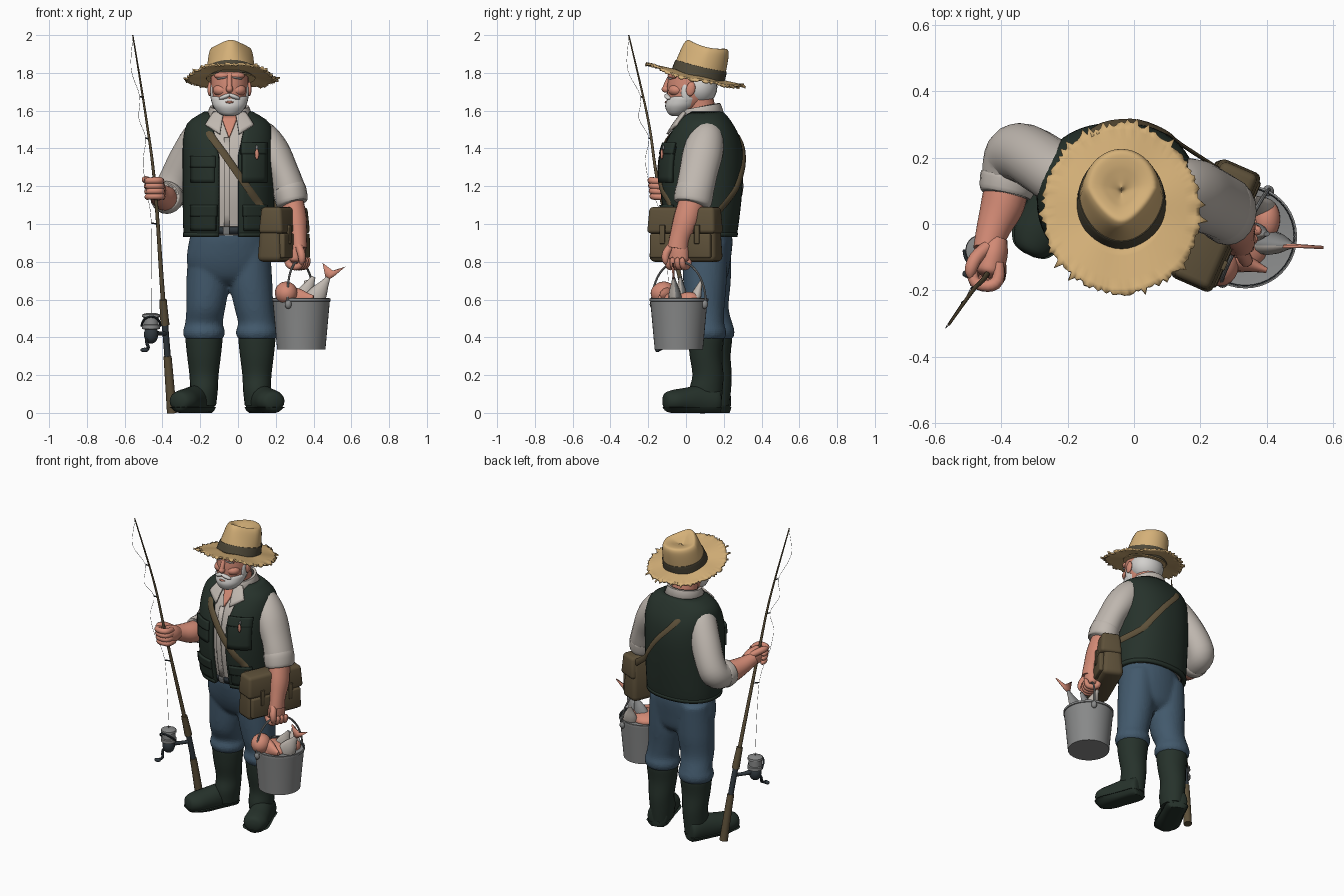
import bpy, bmesh, math, random
from mathutils import Vector, Matrix

if "Cube" in bpy.data.objects:
    bpy.data.objects.remove(bpy.data.objects["Cube"])
random.seed(4)
TAU = 2 * math.pi

def material(name, *rgb):
    m = bpy.data.materials.new(name)
    m.diffuse_color = [((c / 255 + 0.055) / 1.055) ** 2.4 for c in rgb] + [1]
    m.use_nodes = True
    m.node_tree.nodes["Principled BSDF"].inputs["Base Color"].default_value = m.diffuse_color
    return m

SKIN = material("skin", 210, 138, 117)
HAIR = material("white hair", 210, 208, 205)
STRAW = material("straw", 212, 176, 120)
BAND = material("hat band", 78, 72, 56)
GREEN = material("dark green", 38, 50, 43)
SHIRT = material("shirt", 192, 184, 176)
DENIM = material("denim", 66, 89, 108)
CANVAS = material("canvas brown", 93, 80, 57)
METAL = material("metal", 136, 137, 137)
DARK = material("gunmetal", 48, 56, 62)

def mesh(name, verts, faces, mat, solid=0):
    me = bpy.data.meshes.new(name)
    me.from_pydata([tuple(v) for v in verts], [], faces)
    bm = bmesh.new(); bm.from_mesh(me)
    bmesh.ops.recalc_face_normals(bm, faces=bm.faces)
    bm.to_mesh(me); bm.free()
    ob = bpy.data.objects.new(name, me)
    bpy.context.collection.objects.link(ob)
    me.materials.append(mat)
    if solid:
        s = ob.modifiers.new("thickness", "SOLIDIFY")
        s.thickness, s.offset = solid, 0
    return ob

def grid(name, rows, mat, solid=0, closed=False, caps=False):
    n, k = len(rows[0]), len(rows)
    faces = [(i*n + j, i*n + (j+1) % n, (i+1)*n + (j+1) % n, (i+1)*n + j)
             for i in range(k-1) for j in range(n if closed else n-1)]
    if caps:
        faces += [tuple(range(n)), tuple(range((k-1)*n, k*n))]
    return mesh(name, [v for r in rows for v in r], faces, mat, solid)

def spline(rows, sub):
    if sub == 1:
        return rows
    out = []
    for i in range(len(rows) - 1):
        a, b, c, d = (rows[max(0, min(len(rows)-1, i+k))] for k in (-1, 0, 1, 2))
        for s in range(sub):
            t = s / sub
            out.append(tuple(q + .5*t*(r-p + t*(2*p-5*q+4*r-w + t*(3*(q-r)+w-p)))
                             for p, q, r, w in zip(a, b, c, d)))
    return out + [rows[-1]]

def sweep(name, rows, mat, ref=(0, -1, 0), segs=20, sub=4, flat=False):
    """Elliptical tube along rows of (x, y, z, r1[, r2])."""
    rows = spline([tuple(r) + (r[3],) if len(r) == 4 else tuple(r) for r in rows], sub)
    rings = []
    for i, r in enumerate(rows):
        p = Vector(r[:3])
        t = Vector(rows[min(i+1, len(rows)-1)][:3]) - Vector(rows[max(i-1, 0)][:3])
        t = Vector((0, 0, 1)) if flat else t.normalized()
        up = Vector(ref(p) if callable(ref) else ref)
        side = t.cross(up).normalized()
        nrm = side.cross(t)
        rings.append([p + side*max(r[3], .0005)*math.cos(a*TAU/segs)
                      + nrm*max(r[4], .0005)*math.sin(a*TAU/segs) for a in range(segs)])
    return grid(name, rings, mat, closed=True, caps=True)

def blob(name, loc, size, mat, rot=(0, 0, 0)):
    bm = bmesh.new()
    bmesh.ops.create_uvsphere(bm, u_segments=20, v_segments=12, radius=1)
    me = bpy.data.meshes.new(name); bm.to_mesh(me); bm.free()
    me.materials.append(mat)
    ob = bpy.data.objects.new(name, me)
    ob.location, ob.scale, ob.rotation_euler = loc, size, rot
    bpy.context.collection.objects.link(ob)

# torso profile: z, cy, rx, ry
CX, POW = -.045, 2.3
BODY = spline([(.94, .088, .21, .155), (1., .085, .215, .168), (1.15, .08, .217, .19), (1.3, .083, .217, .196),
               (1.4, .088, .217, .184), (1.47, .093, .212, .16), (1.53, .095, .192, .125), (1.57, .095, .135, .095), (1.6, .09, .08, .07)], 5)

def body(z):
    for a, b in zip(BODY, BODY[1:]):
        if z <= b[0]:
            t = max(0, (z - a[0]) / (b[0] - a[0]))
            return [p + (q - p)*t for p, q in zip(a, b)][1:]
    return BODY[-1][1:]

def ring(z, off, gap=0, n=48, cx=CX):
    cy, rx, ry = body(z)
    a0 = math.asin(min(.9, gap / rx) ** (POW/2)) if gap else 0
    pts = []
    for i in range(n):
        a = -TAU/4 + a0 + (TAU - 2*a0) * i / (n-1 if gap else n)
        c, s = math.cos(a), math.sin(a)
        pts.append((cx + (rx+off)*math.copysign(abs(c)**(2/POW), c),
                    cy + (ry+off)*math.copysign(abs(s)**(2/POW), s), z))
    return pts

def surf(x, z, off, side=-1):
    cy, rx, ry = body(z)
    u = min(abs(x - CX) / (rx + off), .98)
    return Vector((x, cy + side*(ry+off)*(1 - u**POW)**(1/POW), z))

def patch(name, tl, tr, br, bl, off, mat, solid=.012, n=7):
    rows = []
    for i in range(n):
        v = i/(n-1)
        l, r = Vector(tl).lerp(Vector(bl), v), Vector(tr).lerp(Vector(br), v)
        rows.append([surf(*l.lerp(r, j/(n-1)), off) for j in range(n)])
    grid(name, rows, mat, solid)

def rect(name, x0, x1, z0, z1, off, mat, solid=.012):
    patch(name, (x0, z1), (x1, z1), (x1, z0), (x0, z0), off, mat, solid)

# shirt body, open vest
grid("shirt_body", [ring(r[0], 0) for r in BODY], SHIRT, closed=True, caps=True)
gap = lambda z: .048 + max(0, z - 1.36)*.2
grid("vest", [ring(z, .014, gap(z), cx=-.05) for z in [.935 + .65*i/32 for i in range(33)]], GREEN, .024)
grid("vest_hem", [ring(z, .018, .05, cx=-.05) for z in (.933, .955)], GREEN, .024)
patch("open_neck", (-.09, 1.57), (.0, 1.57), (-.044, 1.46), (-.05, 1.46), .008, SKIN)
rect("shirt_placket", -.075, -.045, .97, 1.455, .004, SHIRT)
for s in (-1, 1):
    m = lambda x: CX + s*x
    patch("collar_flap", (m(.03), 1.6), (m(.085), 1.59), (m(.128), 1.525), (m(.05), 1.475), .036, SHIRT)
rows = []
for r, zb, zf in ((.088, 1.635, 1.60), (.1, 1.635, 1.60), (.125, 1.56, 1.55)):
    rows.append([(CX + r*math.cos(a), .08 + r*math.sin(a), (zb+zf)/2 + (zb-zf)/2*math.sin(a))
                 for a in [-TAU/4 + .5 + (TAU-1)*i/28 for i in range(29)]])
grid("collar", rows, SHIRT, .01)

# vest pockets with flaps
for x0, x1, z0, z1 in ((-.245, -.125, 1.22, 1.36), (.02, .15, 1.22, 1.43), (-.245, -.115, .965, 1.1), (.03, .15, .965, 1.1)):
    rect("vest_pocket", x0, x1, z0, z1 - .02, .03, GREEN, .018)
    rect("pocket_flap", x0 - .005, x1 + .005, z1 - .06, z1, .037, GREEN, .014)
blob("lure", surf(.1, 1.37, .052), (.011, .008, .028), SKIN)
blob("lure_weight", surf(.1, 1.405, .052), (.007, .006, .014), METAL)

# belt and buckle
grid("belt", [ring(z, .004) for z in (.945, .985)], DARK, .01, closed=True)
rect("buckle", -.08, -.045, .945, .985, .014, METAL, .008)

# trousers: hips and legs fused into one smooth cloth
cloth = [sweep("trousers", [(-.045, .09, .965, .2, .15), (-.048, .095, .9, .214, .152), (-.05, .1, .8, .222, .135),
                            (-.05, .11, .72, .19, .11), (-.05, .115, .68, .1, .07)], DENIM, flat=True, segs=32)]
LEGS = ((-.16, -.18, .122, .15, Vector((-.118, -.25, 0))), (.068, .1, .1, .106, Vector((.08, -.235, 0))))
for xt, xb, yt, yb, toe in LEGS:
    cloth.append(sweep("trouser_leg", [(xt, yt, .9, .1, .12), (xt, yt, .7, .114, .116), ((xt+xb)/2, yt, .56, .104, .104),
                          (xb, yb, .475, .1, .096), (xb, yb, .435, .112, .108), (xb, yb, .405, .108, .104),
                          (xb, yb, .385, .09, .09)], DENIM, flat=True, segs=28))
    # rubber boots
    sweep("boot_shaft", [(xb, yb, .4, .096, .092), (xb, yb, .385, .098, .094), (xb, yb, .3, .089, .086),
                         (xb, yb+.01, .2, .077, .082), (xb, yb, .12, .073, .088), (xb, yb, .04, .064, .08)], GREEN, flat=True)
    heel = Vector((xb, yb + .05, 0))
    foot = [(-.09, .01, .01), (-.08, .04, .06), (0, .066, .08), (.35, .068, .085), (.7, .074, .07),
            (.95, .074, .06), (1.12, .05, .045), (1.17, .012, .012)]
    for nm, grow, lo, hi in (("boot_foot", 0, .012, 1), ("boot_sole", .006, 0, .03)):
        ob = sweep(nm, [(*(heel + toe*t + Vector((0, 0, .062))), a + grow, b + grow) for t, a, b in foot], GREEN, (0, 0, 1))
        for v in ob.data.vertices:
            v.co.z = min(hi, max(lo, v.co.z))
for ob in cloth:
    ob.select_set(True)
bpy.context.view_layer.objects.active = cloth[0]
bpy.ops.object.join()
rm = cloth[0].modifiers.new("fuse", "REMESH")
rm.mode, rm.voxel_size = "VOXEL", .011
sm = cloth[0].modifiers.new("soften", "SMOOTH")
sm.factor, sm.iterations = .5, 10

# arms
sweep("sleeve_right", [(-.15, .115, 1.5, .05), (-.2, .13, 1.465, .088), (-.265, .175, 1.36, .092), (-.325, .21, 1.24, .09),
                       (-.36, .205, 1.165, .09), (-.376, .14, 1.14, .083), (-.388, .09, 1.14, .07)], SHIRT, (1, .3, 0))
sweep("cuff_right", [(-.374, .15, 1.14, .076), (-.376, .14, 1.14, .087), (-.386, .095, 1.142, .08), (-.388, .085, 1.143, .065)], SHIRT, (1, .3, 0))
sweep("forearm_right", [(-.38, .13, 1.135, .065), (-.395, .06, 1.14, .066), (-.422, -.01, 1.158, .052), (-.445, -.08, 1.18, .04)], SKIN, (0, 0, 1))
sweep("sleeve_left", [(.07, .11, 1.515, .05), (.115, .11, 1.468, .088), (.18, .09, 1.38, .095, .106), (.24, .065, 1.27, .083, .102),
                      (.275, .045, 1.17, .086, .1), (.288, .036, 1.12, .078, .09)], SHIRT)
sweep("cuff_left", [(.268, .048, 1.19, .078, .09), (.272, .045, 1.18, .089, .102), (.286, .035, 1.115, .085, .1), (.29, .032, 1.1, .065, .08)], SHIRT)
sweep("forearm_left", [(.285, .035, 1.13, .06, .07), (.305, 0, 1.02, .06, .068), (.318, -.033, .93, .046, .054), (.322, -.045, .87, .044, .055)], SKIN)

def fist(name, c, axis, wrist, flip):
    c, a, w = Vector(c), Vector(axis).normalized(), Vector(wrist).normalized()
    p = a.cross(w).normalized() * flip
    sweep(name + "_palm", [(*(c + w*t + p*.012), r1, r2) for t, r1, r2 in ((.11, .035, .03), (.07, .054, .042), (.03, .058, .044), (0, .054, .04), (-.014, .02, .015))], SKIN, p)
    for i in range(4):
        o = c + a*(i - 1.5)*.028
        pts = (o + w*.045 + p*.036, o + p*.046 - w*.008, o - w*.032 + p*.022, o - w*.03 - p*.02, o + w*.005 - p*.034, o + w*.015 - p*.03)
        sweep(name + "_finger", [(*q, r) for q, r in zip(pts, (.015, .019, .018, .017, .014, .003))], SKIN, a, 10, 3)
    pts = (c + w*.08 + a*.03 - p*.01, c + w*.04 + a*.05 - p*.035, c + a*.052 - p*.04, c - w*.025 + a*.045 - p*.03)
    sweep(name + "_thumb", [(*q, r) for q, r in zip(pts, (.02, .021, .018, .005))], SKIN, p, 10, 3)

fist("hand_right", (-.45, -.145, 1.185), (-.07, -.13, 1), (.25, .95, -.1), -1)
fist("hand_left", (.323, -.045, .807), (-.4, -.9, 0), (0, 0, 1), 1)

# head
sweep("neck", [(CX, .09, 1.48, .08), (CX, .085, 1.57, .078), (CX, .06, 1.68, .08)], SKIN)
sweep("head", [(CX, -.035, 1.575, .02), (CX, -.025, 1.59, .055), (CX, .005, 1.64, .085, .1), (CX, .025, 1.7, .098, .125),
               (CX, .035, 1.76, .1, .132), (CX, .045, 1.8, .096, .128), (CX, .06, 1.83, .07, .08)], SKIN, flat=True, segs=28)
sweep("beard", [(CX, -.055, 1.572, .02), (CX, -.045, 1.585, .055, .05), (CX, -.025, 1.62, .085, .085), (CX, -.01, 1.65, .096, .094),
                (CX, 0, 1.672, .098, .092), (CX, 0, 1.68, .08, .08)], HAIR, flat=True, segs=28)
blob("hair", (CX, .07, 1.725), (.108, .096, .1), HAIR)
blob("mouth", (CX, -.106, 1.645), (.022, .007, .006), SKIN)
blob("nose", (CX, -.106, 1.714), (.019, .023, .019), SKIN)
sweep("nose_bridge", [(CX, -.083, 1.78, .013), (CX, -.1, 1.745, .014), (CX, -.11, 1.718, .015)], SKIN)
for s in (-1, 1):
    m = lambda x: CX + s*x
    blob("moustache", (m(.025), -.097, 1.674), (.034, .017, .012), HAIR, (0, s*.35, s*.25))
    blob("sideburn", (m(.087), .0, 1.695), (.015, .026, .055), HAIR)
    blob("cheek", (m(.04), -.048, 1.708), (.048, .046, .034), SKIN)
    blob("brow", (m(.042), -.086, 1.772), (.028, .011, .005), HAIR, (0, s*.15, s*.3))
    blob("brow_ridge", (m(.04), -.066, 1.785), (.042, .03, .02), SKIN, (0, 0, s*.3))
    blob("ear", (m(.105), .025, 1.715), (.012, .024, .038), SKIN, (-.2, 0, 0))

# straw hat, tilted back, with a ragged brim
HAT = Matrix.Translation((-.038, .045, 1.79)) @ Matrix.Rotation(math.radians(-13.4), 4, "X")
N = 168
jag = [random.uniform(1.03, 1.09) if random.random() < .12 else random.uniform(.96, 1.01) for i in range(N)]
rows = []
for f in (.42, .55, .68, .8, .92, 1):
    row = []
    for i in range(N):
        a, k = TAU*i/N, f*(jag[i] if f == 1 else 1)
        z = -.028*(f*math.cos(a))**2 + .005*f*math.sin(5*a) + (random.uniform(-.008, .008) if f == 1 else 0)
        row.append((.24*k*math.cos(a), .265*k*math.sin(a), z))
    rows.append(row)
grid("hat_brim", rows, STRAW, .01, closed=True).matrix_world = HAT

def crown(name, prof, mat, caps):
    rows = []
    for z, k, dent in spline(prof, 4):
        row = []
        for i in range(40):
            a = TAU*i/40
            s = math.sin(a)
            x, y = .13*k*math.cos(a), .14*k*s
            pinch = 1 - max(0, -s)*z*2.4
            row.append((x*pinch, y + .02 + z*.06, z - dent*(1 - .5*s) - z*.12*k*abs(math.cos(a))**2))
        rows.append(row)
    grid(name, rows, mat, closed=True, caps=caps).matrix_world = HAT

crown("hat_crown", [(-.02, 1, 0), (.06, .96, 0), (.13, .9, 0), (.162, .83, 0), (.172, .72, 0), (.168, .5, .006), (.16, .3, .014), (.152, .12, .02), (.15, .01, .022)], STRAW, True)
crown("hat_band", [(-.015, .98, 0), (-.01, 1.03, 0), (.02, 1.02, 0), (.052, .995, 0), (.054, .95, 0)], BAND, False)

# shoulder bag and strap
def box(name, loc, size, mat, taper=1, bevel=.02):
    bm = bmesh.new()
    bmesh.ops.create_cube(bm, size=1)
    for v in bm.verts:
        k = taper if v.co.z > 0 else 1
        v.co = Vector((v.co.x*size[0]*k, v.co.y*size[1]*(1 + (k-1)*.25), v.co.z*size[2]))
    bmesh.ops.bevel(bm, geom=bm.edges[:], offset=bevel, segments=3, affect="EDGES", profile=.5)
    me = bpy.data.meshes.new(name); bm.to_mesh(me); bm.free()
    me.materials.append(mat)
    ob = bpy.data.objects.new(name, me)
    bpy.context.collection.objects.link(ob)
    ob.matrix_world = Matrix.Translation((.235, 0, .945)) @ Matrix.Rotation(-.41, 4, "Z") @ Matrix.Translation(loc)

box("bag", (0, 0, -.01), (.14, .385, .27), CANVAS, .75, .03)
box("bag_flap", (.012, 0, .075), (.14, .392, .14), CANVAS, .82)
for y in (-.1, .1):
    box("bag_pocket", (.07, y, -.06), (.035, .15, .13), CANVAS, .9, .01)
    box("bag_tab", (.083, y, .0), (.014, .03, .1), CANVAS, 1, .004)
path = [Vector((.17, -.15, 1.03))] + [surf(x, z, .03) for x, z in ((.125, 1.09), (.06, 1.18), (-.01, 1.28), (-.08, 1.38), (-.145, 1.47))]
path += [Vector((-.175, .03, 1.55)), Vector((-.17, .11, 1.577)), Vector((-.155, .18, 1.55))]
path += [surf(x, z, .03, 1) for x, z in ((-.11, 1.46), (0, 1.34), (.09, 1.22), (.14, 1.15))] + [Vector((.28, .15, 1.04))]
sweep("bag_strap", [(*p, .02, .006) for p in path], CANVAS, lambda p: p - Vector((CX, .09, 1.2)), 8)

# bucket with bail handle and dark inside
B = Vector((.335, -.038, 0))
def turned(name, prof, mat):
    sweep(name, [(B.x, B.y, z, r) for z, r in prof], mat, flat=True, sub=1, segs=40)
turned("bucket", ((.335, .118), (.335, .128), (.36, .13), (.6, .152), (.6, .149), (.54, .143)), METAL)
turned("bucket_inside", ((.54, .01), (.545, .1425), (.603, .149), (.603, .1475), (.556, .142), (.552, .01)), DARK)
turned("bucket_rim", ((.59, .151), (.592, .156), (.605, .156), (.607, .15), (.59, .149)), METAL)
D = Vector((.45, .89, 0))
sweep("bucket_handle", [(*(B + D*.16*math.cos(a) + Vector((-.012*math.sin(a), 0, .585 + .218*math.sin(a)))), .006) for a in [math.pi*i/12 for i in range(13)]], METAL, (1, -.5, 0), 8, 2)
for s in (-1, 1):
    blob("handle_ear", B + D*s*.153 + Vector((0, 0, .575)), (.018, .018, .024), METAL)

# fish in the bucket; grey fish have pale bellies
def fish(a, b, r, mat, tail=None, belly=None):
    a, b = Vector(a), Vector(b)
    ob = sweep("fish_body", [(*a.lerp(b, t), r*k, r*k*.65) for t, k in ((0, .1), (.1, .5), (.35, 1), (.6, .9), (.85, .45), (1, .22))], mat, (0.2, -1, .1), 14)
    if belly:
        ob.data.materials.append(belly)
        for f in ob.data.polygons:
            f.material_index = int(f.normal.y < -.2)
    if tail:
        d = (b - a).normalized()
        n = d.cross(Vector((0, 1, 0))).normalized()
        mesh("fish_tail", [b - d*.02, b + d*.05 + n*.068, b + d*.045, b + d*.1 - n*.045, b + d*.02 - n*.02], [(0, 1, 2), (0, 2, 3, 4)], tail, .01)

fish((.34, -.05, .5), (.478, -.065, .715), .055, METAL, SKIN, SHIRT)
fish((.4, .02, .52), (.36, .08, .7), .045, SHIRT)
fish((.3, -.02, .52), (.4, -.03, .72), .048, METAL, None, SHIRT)
fish((.2, -.07, .61), (.4, -.14, .61), .055, SKIN)
blob("fish_head", (.255, -.12, .635), (.06, .068, .06), SKIN, (.2, .4, .3))
blob("fish_side", (.315, -.045, .595), (.095, .1, .045), SKIN)
blob("fish_back", (.4, .015, .6), (.04, .06, .04), SKIN)

# fishing rod: one bent path cut into grip, seat and blank
ROD = spline([(-.35, .1, 0), (-.373, .056, .3), (-.397, -.005, .6), (-.44, -.145, 1.2), (-.485, -.2, 1.55), (-.557, -.303, 2.)], 8)
def rod(name, z0, z1, r0, r1, mat):
    pts = [p for p in ROD if z0 <= p[2] <= z1 + .001]
    sweep(name, [(*p, r0 + (r1-r0)*(p[2]-z0)/(z1-z0)) for p in pts], mat, (0, -1, 0), 12, 1)
rod("rod_blank", 0, 2, .016, .0035, CANVAS)
rod("rod_butt_grip", .0, .32, .026, .021, CANVAS)
rod("reel_seat", .28, .5, .017, .017, DARK)
rod("rod_fore_grip", .46, .64, .024, .018, CANVAS)

# reel
R = Vector((-.46, -.08, 0))
sweep("reel_stem", [(-.382, .03, .42, .012), (-.42, -.025, .42, .012), (R.x, R.y, .43, .022)], DARK, (0, 0, 1), 10)
blob("reel_body", (R.x, R.y, .415), (.038, .038, .048), DARK)
sweep("reel_spool", [(R.x, R.y, z, r) for z, r in ((.44, .03), (.445, .048), (.465, .048), (.468, .04), (.505, .04), (.508, .048), (.522, .046), (.53, .02))], METAL, flat=True, sub=1)
sweep("reel_bail", [(R.x - .05*math.cos(a), R.y - .052*math.sin(a), .46 + .05*math.sin(a), .006) for a in [math.pi*i/8 for i in range(9)]], DARK, (0, 0.3, 1), 8, 2)
sweep("reel_crank", [(R.x, R.y, .41, .01), (-.485, -.105, .385, .009), (-.475, -.125, .345, .009), (-.49, -.145, .335, .009)], DARK, (0, .3, 1), 8)
blob("crank_knob", (-.495, -.15, .333), (.022, .013, .012), DARK)

# line and guides
for x, y, z, e in ((-.428, -.105, 1.0, .03), (-.472, -.185, 1.45, .018), (-.505, -.23, 1.67, .014)):
    sweep("line_guide", [(x, y, z, .004), (x - e, y - e*.6, z + .005, .004)], DARK, (0, 0, 1), 6, 1)
sweep("fishing_line", [(R.x, R.y, .53, .001), (-.458, -.123, 1.0, .001), (-.49, -.19, 1.2, .001), (-.502, -.215, 1.34, .001),
                       (-.488, -.196, 1.455, .001), (-.525, -.25, 1.56, .001), (-.52, -.24, 1.675, .001),
                       (-.566, -.31, 1.82, .001), (-.556, -.302, 1.99, .001)], METAL, (0, -1, 0), 6)

bpy.ops.object.select_all(action="SELECT")
bpy.context.view_layer.objects.active = bpy.context.selected_objects[0]
bpy.ops.object.shade_smooth_by_angle(angle=math.radians(40))
